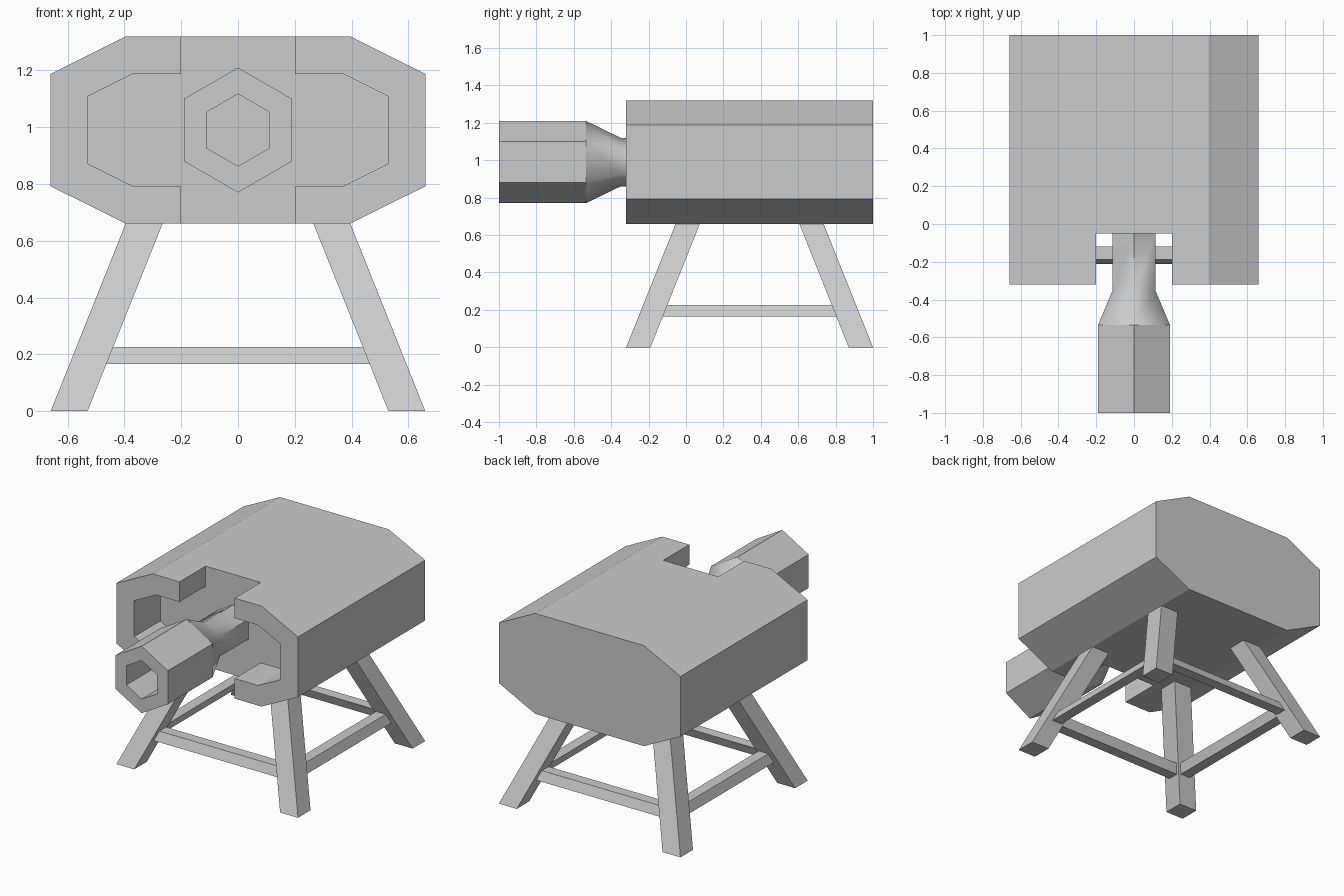
import bpy, bmesh, math
from mathutils import Vector

default = bpy.data.objects.get("Cube")
if default:
    bpy.data.objects.remove(default, do_unlink=True)

GREY = (0.6, 0.6, 0.6, 1.0)
grey = bpy.data.materials.new("plain grey")
grey.use_nodes = True
grey.diffuse_color = GREY
grey.node_tree.nodes["Principled BSDF"].inputs["Base Color"].default_value = GREY

MID_Y = 0.34      # centre of the body and stand
MID_Z = 0.99      # axis of the barrel
SPLAY = 0.4       # inward lean of the legs per unit of height


def finish(name, bm):
    bmesh.ops.recalc_face_normals(bm, faces=bm.faces)
    mesh = bpy.data.meshes.new(name)
    bm.to_mesh(mesh)
    bm.free()
    mesh.materials.append(grey)
    obj = bpy.data.objects.new(name, mesh)
    bpy.context.collection.objects.link(obj)
    return obj


def mirrored_prism(name, quarter, y0, y1):
    """Extrude a quarter outline, mirrored in x and z, along y."""
    right = quarter + [(x, -z) for x, z in reversed(quarter)]
    outline = right + [(-x, z) for x, z in reversed(right)]
    bm = bmesh.new()
    face = bm.faces.new([bm.verts.new((x, y0, MID_Z + z)) for x, z in outline])
    new = bmesh.ops.extrude_face_region(bm, geom=[face])["geom"]
    bmesh.ops.translate(bm, vec=(0, y1 - y0, 0),
                        verts=[v for v in new if isinstance(v, bmesh.types.BMVert)])
    return finish(name, bm)


def hex_lathe(name, profile):
    """Six-sided turned part along y from (y, radius) pairs, capped at both ends."""
    bm = bmesh.new()
    rings = []
    for y, r in profile:
        angles = [math.tau * i / 6 for i in range(6)]
        rings.append([bm.verts.new((r * math.sin(a), y, MID_Z + r * math.cos(a)))
                      for a in angles])
    for a, b in zip(rings, rings[1:]):
        for i in range(6):
            j = (i + 1) % 6
            bm.faces.new((a[i], a[j], b[j], b[i]))
    bm.faces.new(rings[0])
    bm.faces.new(rings[-1])
    return finish(name, bm)


def leaning_box(name, low, high, lean):
    """Box whose top is shifted by lean per unit of height."""
    bm = bmesh.new()
    bmesh.ops.create_cube(bm, size=1)
    low, high = Vector(low), Vector(high)
    for v in bm.verts:
        t = v.co + Vector((0.5, 0.5, 0.5))
        p = Vector([low[i] + (high[i] - low[i]) * t[i] for i in range(3)])
        v.co = (p.x + lean[0] * p.z, p.y + lean[1] * p.z, p.z)
    return finish(name, bm)


# Body with a front recess that opens through top and bottom in a slot
body = mirrored_prism("body", [(0.395, 0.33), (0.66, 0.198)], -0.32, 1.0)
cutter = mirrored_prism("recess_cutter",
                        [(0.2, 0.5), (0.2, 0.198), (0.37, 0.198), (0.53, 0.118)],
                        -0.5, -0.05)
cutter.hide_render = True
cut = body.modifiers.new("recess", "BOOLEAN")
cut.operation = "DIFFERENCE"
cut.solver = "EXACT"
cut.object = cutter
bpy.context.view_layer.objects.active = body
bpy.ops.object.modifier_apply(modifier=cut.name)
bpy.data.objects.remove(cutter, do_unlink=True)

# Hollow barrel and its tapered neck
hex_lathe("barrel", [(-0.535, 0.22), (-1.0, 0.22), (-1.0, 0.127), (-0.56, 0.127)])
neck = hex_lathe("barrel_neck", [(-0.535, 0.22), (-0.35, 0.13), (-0.05, 0.13)])
bpy.ops.object.select_all(action="DESELECT")
neck.select_set(True)
bpy.context.view_layer.objects.active = neck
bpy.ops.object.shade_smooth_by_angle(angle=math.radians(57))

# Four splayed legs
HALF = 0.595      # leg centre from the middle at floor level
for sx, side in ((1, "left"), (-1, "right")):
    for sy, end in ((-1, "front"), (1, "back")):
        cx, cy = sx * HALF, MID_Y + sy * HALF
        leaning_box(f"{end}_{side}_leg", (cx - 0.065, cy - 0.065, 0),
                    (cx + 0.065, cy + 0.065, 0.66), (-sx * SPLAY, -sy * SPLAY))

# Stretcher bars between neighbouring legs, leaning with them
BAR_LOW, BAR_HIGH, REACH = 0.165, 0.225, 0.51
for s, end, side in ((-1, "front", "right"), (1, "back", "left")):
    c = s * (HALF - 0.012)
    leaning_box(f"{end}_stretcher", (-REACH, MID_Y + c - 0.035, BAR_LOW),
                (REACH, MID_Y + c + 0.035, BAR_HIGH), (0, -s * SPLAY))
    leaning_box(f"{side}_stretcher", (c - 0.035, MID_Y - REACH, BAR_LOW),
                (c + 0.035, MID_Y + REACH, BAR_HIGH), (-s * SPLAY, 0))
